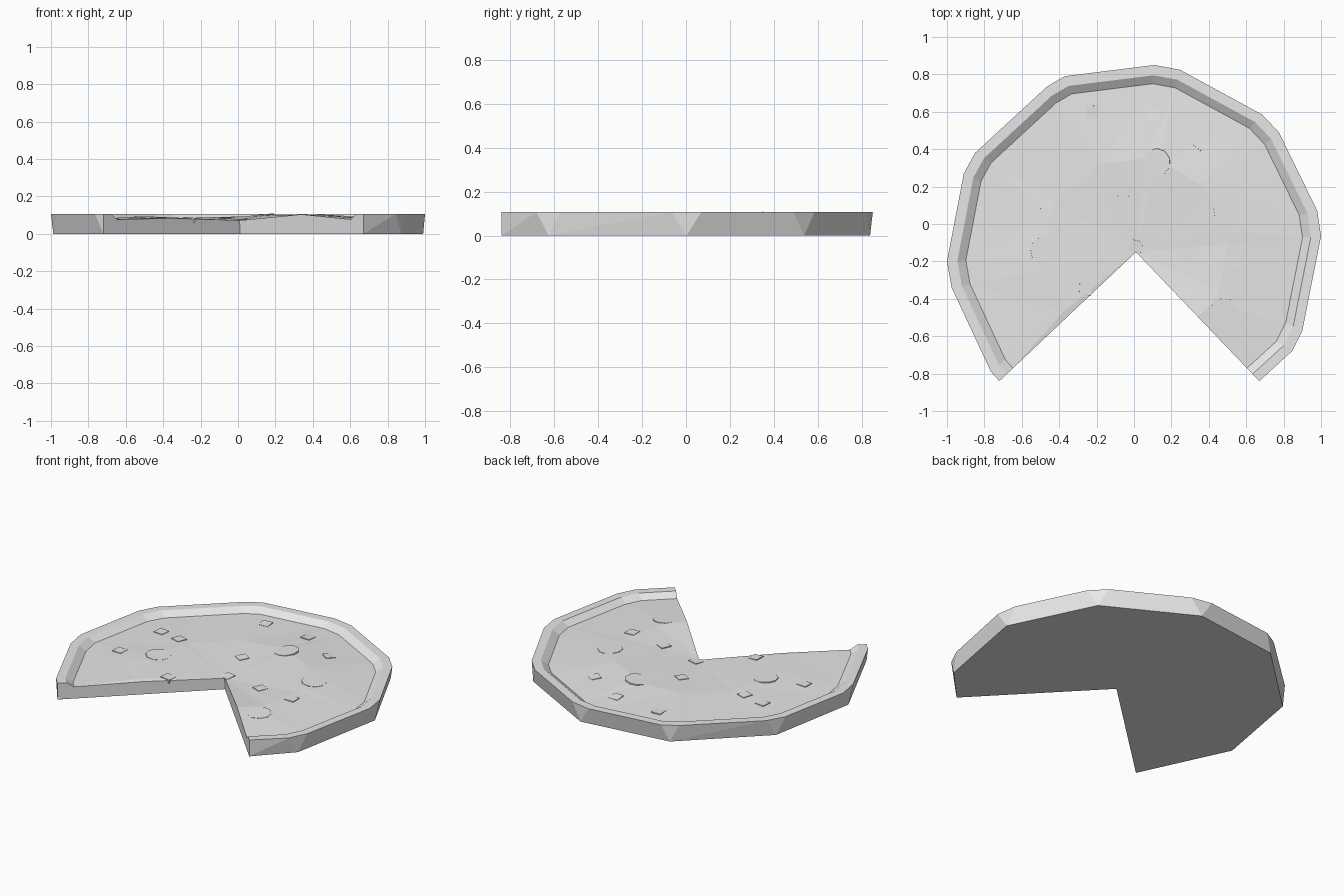
import bpy, bmesh, math, random
from mathutils import Vector, Matrix
from mathutils.bvhtree import BVHTree

random.seed(4)
if "Cube" in bpy.data.objects:
    bpy.data.objects.remove(bpy.data.objects["Cube"])

grey = bpy.data.materials.new("plain grey")
grey.use_nodes = True
grey.diffuse_color = (0.8, 0.8, 0.8, 1)
grey.node_tree.nodes["Principled BSDF"].inputs["Base Color"].default_value = (0.8, 0.8, 0.8, 1)


def add_object(name, bm):
    bmesh.ops.recalc_face_normals(bm, faces=bm.faces)
    mesh = bpy.data.meshes.new(name)
    bm.to_mesh(mesh)
    mesh.materials.append(grey)
    obj = bpy.data.objects.new(name, mesh)
    bpy.context.collection.objects.link(obj)
    return obj


# Crust outline from one cut edge round to the other, with clipped corners
outline = [(-.72, -.84), (-.765, -.79), (-.975, -.34), (-1, -.20),
           (-.91, .27), (-.85, .38), (-.465, .735), (-.37, .79),
           (.11, .85), (.245, .825), (.685, .585), (.775, .49),
           (.98, .07), (1, -.065), (.90, -.57), (.845, -.68), (.67, -.84)]
rim = [Vector(p) for p in outline]
apex = Vector((.01, -.15))
last = len(rim) - 1
TOP, FOOT = .107, .077

bm = bmesh.new()


def ring(scale, height):
    """Outline shrunk toward the apex, so its ends stay on the cuts."""
    verts = []
    for i, p in enumerate(rim):
        q = apex.lerp(p, scale)
        verts.append(bm.verts.new((q.x, q.y, height(i))))
    return verts


def cheese_height(i):
    return .083 + .021 * i / last + .006 * math.sin(i * math.pi / 4)


# Crust top, inner slope and uneven cheese surface
rings = [ring(1, lambda i: TOP), ring(.945, lambda i: TOP),
         ring(.9, lambda i: FOOT), ring(.5, cheese_height)]
centre = bm.verts.new((apex.x, apex.y, .072))
for a, b in zip(rings, rings[1:]):
    for i in range(last):
        bm.faces.new((a[i], b[i], b[i + 1], a[i + 1]))
for i in range(last):
    bm.faces.new((rings[3][i], centre, rings[3][i + 1]))

# Base with one corner below each clipped pair
base = []
for i in range(0, last + 1, 2):
    p = rim[i] if i in (0, last) else (rim[i] + rim[i + 1]) / 2
    base.append(bm.verts.new((p.x, p.y, 0)))
base_centre = bm.verts.new((apex.x, apex.y, 0))
bm.faces.new(base + [base_centre])

# Outer wall: triangles at the corners, quads between
top = rings[0]
for k in range(len(base) - 1):
    bm.faces.new((top[2 * k], top[2 * k + 1], base[k]))
    bm.faces.new((top[2 * k + 1], top[2 * k + 2], base[k + 1], base[k]))

# The two cut faces
for i, b in ((0, base[0]), (last, base[-1])):
    bm.faces.new([b] + [r[i] for r in rings] + [centre, base_centre])

bmesh.ops.triangulate(bm, faces=[f for f in bm.faces if len(f.verts) == 4])
add_object("pizza_base", bm)
bm.normal_update()
surface = BVHTree.FromBMesh(bm)
bm.free()


def topping(name, x, y, radius, sides, lift, tilt):
    """Thin piece sunk into the cheese with its top just showing."""
    hit, normal, _, _ = surface.ray_cast(Vector((x, y, 1)), Vector((0, 0, -1)))
    if hit is None:
        return
    if normal.z < 0:
        normal = -normal
    depth = .024
    lean = Matrix.Rotation(random.uniform(-tilt, tilt), 4, 'X')
    spin = Matrix.Rotation(math.pi / 4 + random.uniform(-.3, .3), 4, 'Z')
    turn = normal.to_track_quat('Z', 'Y').to_matrix().to_4x4()
    place = Matrix.Translation(hit + normal * (lift - depth / 2)) @ turn @ lean @ spin
    piece = bmesh.new()
    bmesh.ops.create_cone(piece, cap_ends=True, segments=sides, radius1=radius,
                          radius2=radius, depth=depth, matrix=place)
    add_object(name, piece)
    piece.free()


# Small square chunks
chunks = [(-.71, -.21), (-.51, .12), (-.22, .6), (.1, .58), (.36, .43), (-.06, .13),
          (.28, -.17), (.53, -.2), (.01, -.12), (-.26, -.35), (-.66, .15)]
for n, (x, y) in enumerate(chunks):
    topping(f"square_chunk_{n + 1}", x, y, .046, 4, .004, .08)

# Round slices almost flush with the cheese
slices = [(-.48, -.14), (.12, .33), (.5, .07), (.48, -.47)]
for n, (x, y) in enumerate(slices):
    topping(f"round_slice_{n + 1}", x, y, .075, 10, .002, .02)
